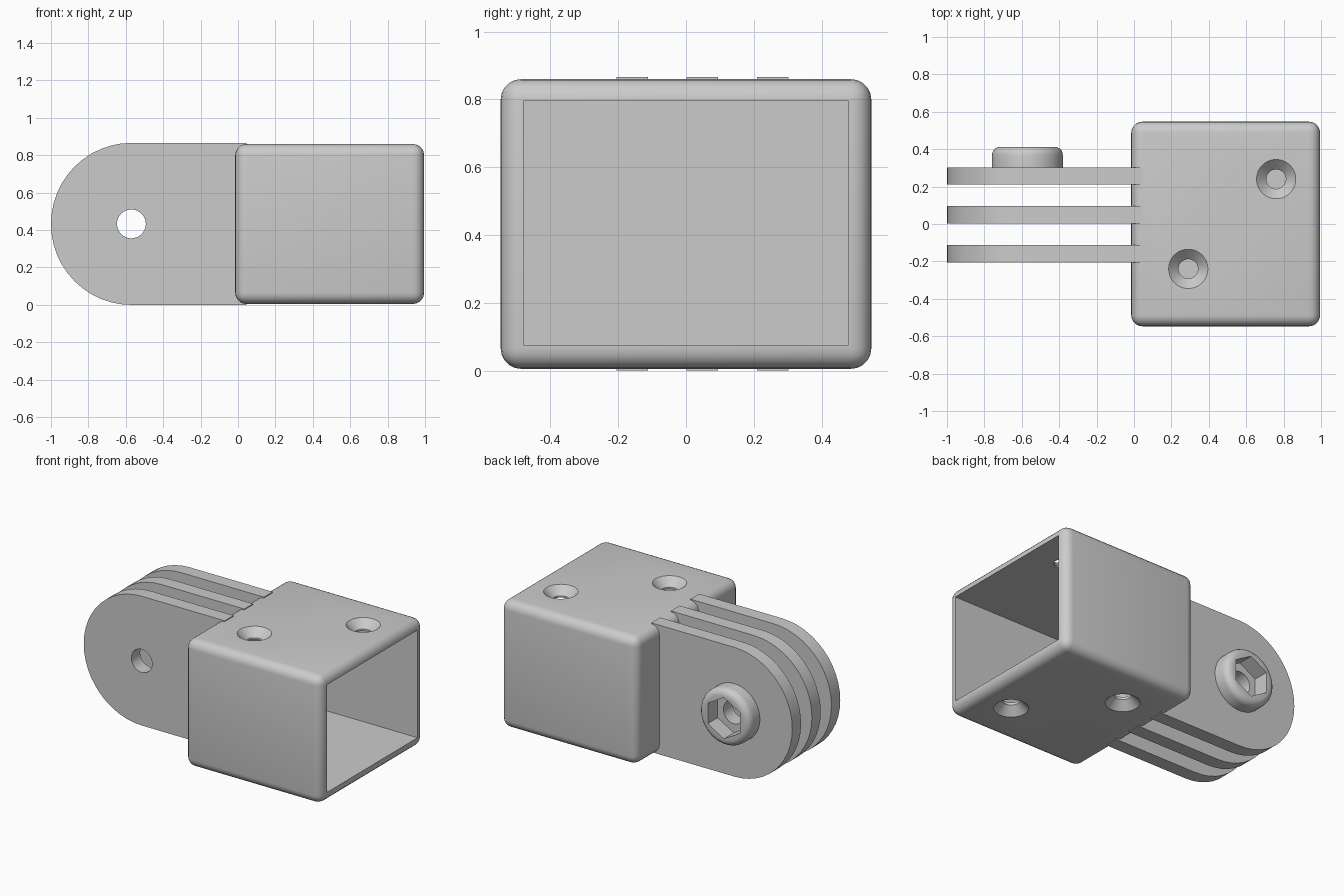
import bpy
import bmesh
import math
from mathutils import Matrix

old = bpy.data.objects.get("Cube")
if old:
    bpy.data.objects.remove(old, do_unlink=True)

GREY = (0.6, 0.6, 0.6, 1)
mat = bpy.data.materials.new("grey plastic")
mat.use_nodes = True
mat.diffuse_color = GREY
mat.node_tree.nodes["Principled BSDF"].inputs["Base Color"].default_value = GREY

MID_Z = 0.433      # height of the hinge axis
HINGE_X = -0.57    # hinge axis position along x
TO_Y = Matrix.Rotation(-math.pi / 2, 4, "X")   # turns the local z axis to +y


def make(name, bm):
    bmesh.ops.recalc_face_normals(bm, faces=bm.faces[:])
    mesh = bpy.data.meshes.new(name)
    bm.to_mesh(mesh)
    bm.free()
    mesh.materials.append(mat)
    ob = bpy.data.objects.new(name, mesh)
    bpy.context.collection.objects.link(ob)
    return ob


def box(name, lo, hi, bevel=0):
    bm = bmesh.new()
    bmesh.ops.create_cube(bm, size=1)
    for v in bm.verts:
        v.co = [(a + b) / 2 + c * (b - a) for a, b, c in zip(lo, hi, v.co)]
    if bevel:
        bmesh.ops.bevel(bm, geom=bm.edges[:], offset=bevel, segments=5,
                        profile=0.5, affect="EDGES")
    return make(name, bm)


def lathe(name, profile, matrix, sides=48):
    """Closed solid from (radius, height) rings, turned about local z."""
    bm = bmesh.new()
    rings = []
    for r, h in profile:
        angles = [2 * math.pi * (i + 0.5) / sides for i in range(sides)]
        rings.append([bm.verts.new((r * math.cos(a), r * math.sin(a), h)) for a in angles])
    for low, high in zip(rings, rings[1:]):
        for i in range(sides):
            j = (i + 1) % sides
            bm.faces.new((low[i], low[j], high[j], high[i]))
    bm.faces.new(rings[0])
    bm.faces.new(rings[-1])
    bm.transform(matrix)
    return make(name, bm)


def activate(ob):
    bpy.ops.object.select_all(action="DESELECT")
    ob.select_set(True)
    bpy.context.view_layer.objects.active = ob


def cut(ob, *cutters):
    activate(ob)
    for cutter in cutters:
        mod = ob.modifiers.new("cut", "BOOLEAN")
        mod.operation = "DIFFERENCE"
        mod.solver = "EXACT"
        mod.object = cutter
        bpy.ops.object.modifier_apply(modifier=mod.name)
        bpy.data.objects.remove(cutter, do_unlink=True)


def smooth(ob, angle=30):
    activate(ob)
    bpy.ops.object.shade_smooth_by_angle(angle=math.radians(angle))


def on_hinge(y):
    return Matrix.Translation((HINGE_X, y, MID_Z)) @ TO_Y


def pin_hole():
    return lathe("pin_hole_cutter", [(0.077, -1), (0.077, 1)], on_hinge(0))


# Rounded socket, open towards +x
BOTTOM, TOP = 0.005, 0.86
socket = box("socket", (-0.015, -0.547, BOTTOM), (0.995, 0.547, TOP), 0.06)
cut(socket, box("cavity_cutter", (0.055, -0.48, 0.075), (1.2, 0.48, 0.795)))

# Countersunk screw holes, mirrored between the top and the bottom
SINK = [(0.052, -0.12), (0.052, -0.053), (0.105, 0), (0.105, 0.03)]
for x, y in ((0.29, -0.24), (0.76, 0.24)):
    up = Matrix.Translation((x, y, TOP))
    down = Matrix.Translation((x, -y, BOTTOM)) @ Matrix.Rotation(math.pi, 4, "X")
    cut(socket, lathe("screw_cutter", SINK, up), lathe("screw_cutter", SINK, down))
smooth(socket)

# Three hinge fins with rounded ends
for name, y in (("front_fin", -0.205), ("middle_fin", 0.002), ("back_fin", 0.21)):
    bm = bmesh.new()
    outline = [(0.045, 2 * MID_Z), (0.045, 0)]
    for i in range(25):
        a = -math.pi / 2 - math.pi * i / 24
        outline.append((HINGE_X + (1 + HINGE_X) * math.cos(a), MID_Z + MID_Z * math.sin(a)))
    face = bm.faces.new([bm.verts.new((x, y, z)) for x, z in outline])
    side = bmesh.ops.extrude_face_region(bm, geom=[face])["geom"]
    bmesh.ops.translate(bm, vec=(0, 0.093, 0),
                        verts=[v for v in side if isinstance(v, bmesh.types.BMVert)])
    fin = make(name, bm)
    cut(fin, pin_hole())
    smooth(fin)

# Rounded nut holder with a hexagonal recess
ROUND, RADIUS, HEIGHT = 0.045, 0.19, 0.11
profile = [(RADIUS, -0.005)]
for i in range(6):
    a = math.pi / 2 * i / 5
    profile.append((RADIUS - ROUND + ROUND * math.cos(a), HEIGHT - ROUND + ROUND * math.sin(a)))
holder = lathe("nut_holder", profile, on_hinge(0.303))
cut(holder, pin_hole(),
    lathe("hex_cutter", [(0.138, 0.005), (0.138, 0.2)], on_hinge(0.303), sides=6))
smooth(holder)
